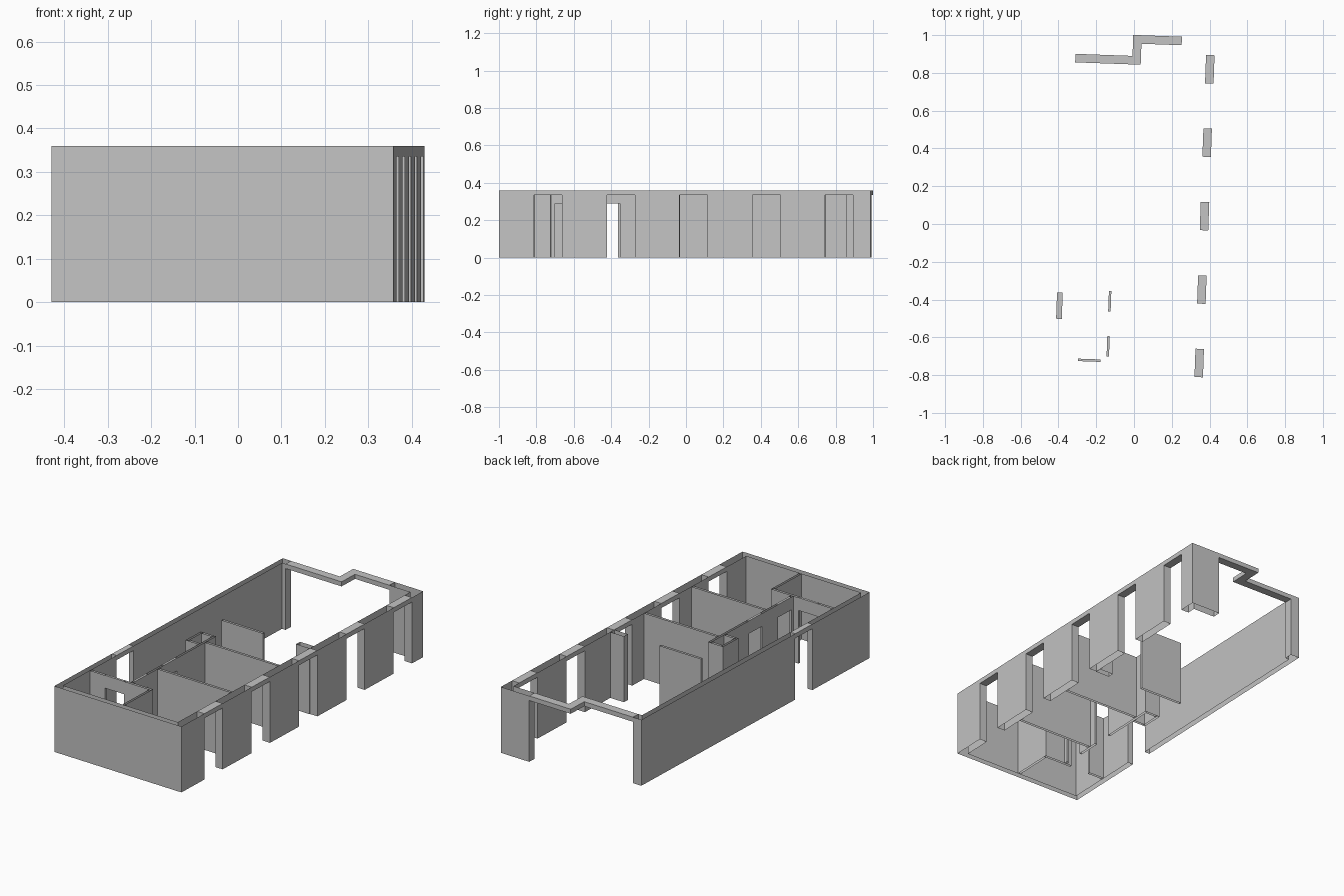
import bpy, bmesh
from mathutils import Matrix

cube = bpy.data.objects.get("Cube")
if cube:
    bpy.data.objects.remove(cube, do_unlink=True)

H = 0.36            # wall height
LINTEL = 0.335      # top of the openings in the outer walls
DOOR = 0.29         # top of the inner doors
T = 0.013           # inner wall thickness
L, R, F, B = -0.394, 0.394, -0.987, 1.0     # outer faces
LI, RI, FI, BI = L + 0.03, R - 0.045, F + 0.03, B - 0.045
STEP = 0.889        # recessed part of the back wall
SKEW = Matrix.Rotation(-0.036, 3, 'Z')      # the plan is slightly turned

grey = bpy.data.materials.new("plaster_grey")
grey.use_nodes = True
grey.diffuse_color = (0.55, 0.55, 0.55, 1)
grey.node_tree.nodes["Principled BSDF"].inputs["Base Color"].default_value = (0.55, 0.55, 0.55, 1)


def prism(name, outline, z0=0.0, z1=H, caps=False):
    """Vertical faces along a closed outline, with optional top and underside."""
    bm = bmesh.new()
    low = [bm.verts.new((x, y, z0)) for x, y in outline]
    top = [bm.verts.new((x, y, z1)) for x, y in outline]
    for i in range(len(low)):
        j = (i + 1) % len(low)
        bm.faces.new((low[i], low[j], top[j], top[i]))
    if caps:
        bm.faces.new(top)
        bm.faces.new(low[::-1])
    bmesh.ops.transform(bm, matrix=SKEW.to_4x4(), verts=bm.verts)
    mesh = bpy.data.meshes.new(name)
    bm.to_mesh(mesh)
    bm.free()
    mesh.materials.append(grey)
    obj = bpy.data.objects.new(name, mesh)
    bpy.context.collection.objects.link(obj)


def block(name, x0, x1, y0, y1, z0=0.0, caps=False):
    prism(name, [(x0, y0), (x1, y0), (x1, y1), (x0, y1)], z0, H, caps)


# Openings along the right-hand wall, front to back
centres = [-0.723 + 0.389 * i for i in range(5)]
spans = [(c - 0.075, c + 0.075) for c in centres]
door0, door1 = -0.516, -0.376

# Outer walls
prism("front_wall", [(L, F), (R, F), (R, spans[0][0]), (RI, spans[0][0]),
                     (RI, FI), (LI, FI), (LI, door0), (L, door0)])
prism("side_wall", [(L, door1), (LI, door1), (LI, STEP - 0.045), (-0.342, STEP - 0.045),
                    (-0.342, STEP), (L, STEP)])
prism("back_corner_wall", [(R, spans[-1][1]), (R, B), (0.218, B), (0.218, BI),
                           (RI, BI), (RI, spans[-1][1])])
for a, b in zip(spans, spans[1:]):
    block("wall_pier", RI, R, a[1], b[0])

# Lintels over the outer openings
for a, b in spans:
    block("lintel", RI, R, a, b, LINTEL, True)
block("side_door_lintel", L, LI, door0, door1, LINTEL, True)
prism("back_lintel", [(-0.342, STEP - 0.045), (0.005, STEP - 0.045), (0.005, BI), (0.218, BI),
                      (0.218, B), (-0.04, B), (-0.04, STEP), (-0.342, STEP)], LINTEL, H, True)

# Corridor wall with two doors
C0 = -0.12
C1 = C0 + T
ROOM = -0.736
for a, b in ((ROOM + T, -0.706), (-0.597, -0.467), (-0.358, -0.04)):
    block("corridor_wall", C0, C1, a, b)
for a, b in ((-0.706, -0.597), (-0.467, -0.358)):
    block("corridor_door_header", C0, C1, a, b, DOOR, True)

# Front room with one door
block("front_room_wall", LI, -0.271, ROOM, ROOM + T)
block("front_room_wall", -0.152, 0.018, ROOM, ROOM + T)
block("front_room_door_header", -0.271, -0.152, ROOM, ROOM + T, DOOR, True)
block("front_room_divider", 0.005, 0.018, FI, ROOM)

# Cross walls between the rooms
for y in (-0.52, -0.13):
    block("cross_wall", C1, RI, y, y + T)

# Small closet beside the corridor
block("closet_side", -0.2, -0.2 + T, -0.165, -0.04)
for y in (-0.165, -0.04 - T):
    block("closet_end", -0.2 + T, C0, y, y + T)

# Free-standing screen and short pier in the large room
block("screen_wall", -0.2, 0.058, 0.128, 0.128 + T)
block("inner_pier", 0.265, RI, 0.127, 0.16)
